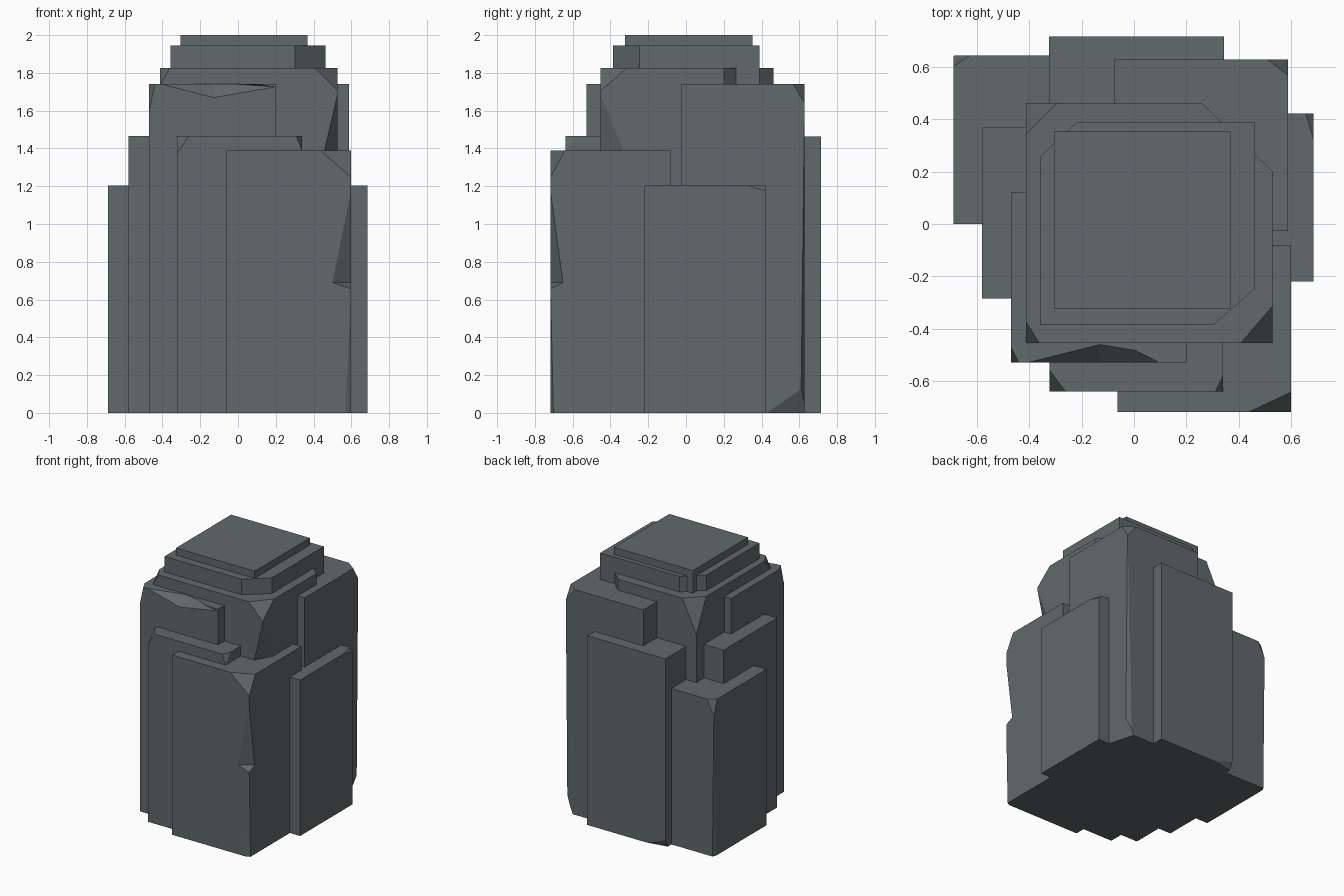
import bpy, bmesh
from mathutils import Vector

if "Cube" in bpy.data.objects:
    bpy.data.objects.remove(bpy.data.objects["Cube"])

stone = bpy.data.materials.new("slate grey stone")
stone.diffuse_color = (0.118, 0.142, 0.147, 1)
stone.use_nodes = True
stone.node_tree.nodes["Principled BSDF"].inputs["Base Color"].default_value = stone.diffuse_color


def link(name, bm):
    bmesh.ops.recalc_face_normals(bm, faces=bm.faces)
    me = bpy.data.meshes.new(name)
    bm.to_mesh(me)
    bm.free()
    me.materials.append(stone)
    ob = bpy.data.objects.new(name, me)
    bpy.context.collection.objects.link(ob)
    return ob


def combine(ob, other, op):
    m = ob.modifiers.new(op.lower(), 'BOOLEAN')
    m.operation, m.object, m.solver = op, other, 'EXACT'
    bpy.context.view_layer.objects.active = ob
    bpy.ops.object.modifier_apply(modifier=m.name)
    bpy.data.objects.remove(other)


def chip(ob, pts):
    """Knock a tetrahedral chip out of a block."""
    bm = bmesh.new()
    bmesh.ops.convex_hull(bm, input=[bm.verts.new(p) for p in pts])
    combine(ob, link("chip_cutter", bm), 'DIFFERENCE')


def block(name, x0, x1, y0, y1, z, cuts=()):
    """Upright block from the ground; cuts slice corners:
    (side x, side y, height, dx, dy, dz), dz = 0 gives an upright chamfer."""
    bm = bmesh.new()
    bmesh.ops.create_cube(bm, size=1)
    for v in bm.verts:
        v.co = (x1 if v.co.x > 0 else x0, y1 if v.co.y > 0 else y0,
                z if v.co.z > 0 else 0)
    for sx, sy, zc, dx, dy, dz in cuts:
        c = Vector((x1 if sx > 0 else x0, y1 if sy > 0 else y0, zc))
        a, b = c - Vector((sx * dx, 0, 0)), c - Vector((0, sy * dy, 0))
        d = c + Vector((0, 0, dz)) if dz else a + Vector((0, 0, 1))
        n = (b - a).cross(d - a).normalized()
        if n.dot(c - a) < 0:
            n = -n
        bmesh.ops.bisect_plane(bm, geom=bm.verts[:] + bm.edges[:] + bm.faces[:],
                               plane_co=a, plane_no=n, clear_outer=True)
        bmesh.ops.holes_fill(bm, edges=[e for e in bm.edges if e.is_boundary])
    return link(name, bm)


# stacked crown slabs
pillar = block("rock_pillar", -.305, .368, -.322, .352, 2.0)
parts = [
    block("crown_slab", -.358, .462, -.386, .388, 1.945,
          [(1, -1, 1.9, .16, .14, 0), (-1, 1, 1.9, .14, .13, 0)]),
    block("core_column", -.412, .528, -.453, .462, 1.825,
          [(1, 1, 1.8, .27, .26, 0), (1, -1, 1.39, .07, .12, .30),
           (1, -1, 1.825, .12, .14, -.12), (-1, 1, 1.825, .12, .12, -.25),
           (-1, -1, 1.825, .05, .08, -.09)]),
    # tall side columns
    block("tall_back_column", -.075, .588, -.025, .628, 1.74,
          [(1, 1, 1.74, .08, .06, -.10), (1, 1, 0, .04, .02, 1.7),
           (1, 1, 0, .06, .20, .14)]),
    # middle side columns
    block("left_column", -.58, .08, -.285, .368, 1.465),
    block("front_column", -.322, .34, -.638, 0, 1.465,
          [(-1, -1, 1.465, .06, .08, -.09), (1, -1, 1.465, .03, .06, -.08)]),
    block("back_column", -.325, .343, .05, .716, 1.462,
          [(-1, 1, 0, .16, .03, .06)]),
    # low corner columns
    block("right_column", .03, .685, -.22, .422, 1.205,
          [(1, 1, 1.205, .03, .10, -.03)]),
    block("back_left_column", -.688, -.03, 0, .642, 1.205,
          [(-1, 1, 1.205, .06, .04, -.12), (-1, 1, 0, .012, .03, 1.15)]),
]

# front left tall column with a broken top edge
tall = block("tall_front_column", -.47, .2, -.528, .12, 1.74,
             [(-1, -1, 1.74, .03, .06, -.14)])
chip(tall, [(-.43, -.53, 1.745), (.205, -.53, 1.725), (-.13, -.532, 1.665),
            (-.13, -.45, 1.75), (-.13, -.56, 1.78)])
parts.append(tall)

# front right low column with a notch in its corner edge
low = block("front_right_column", -.062, .598, -.717, -.08, 1.388,
            [(1, -1, 1.388, .16, .075, -.14), (1, -1, 0, .03, .015, .65)])
chip(low, [(.60, -.72, 1.2), (.60, -.72, .655), (.495, -.72, .69),
           (.60, -.65, .69), (.63, -.75, .7)])
parts.append(low)

for p in parts:
    combine(pillar, p, 'UNION')
